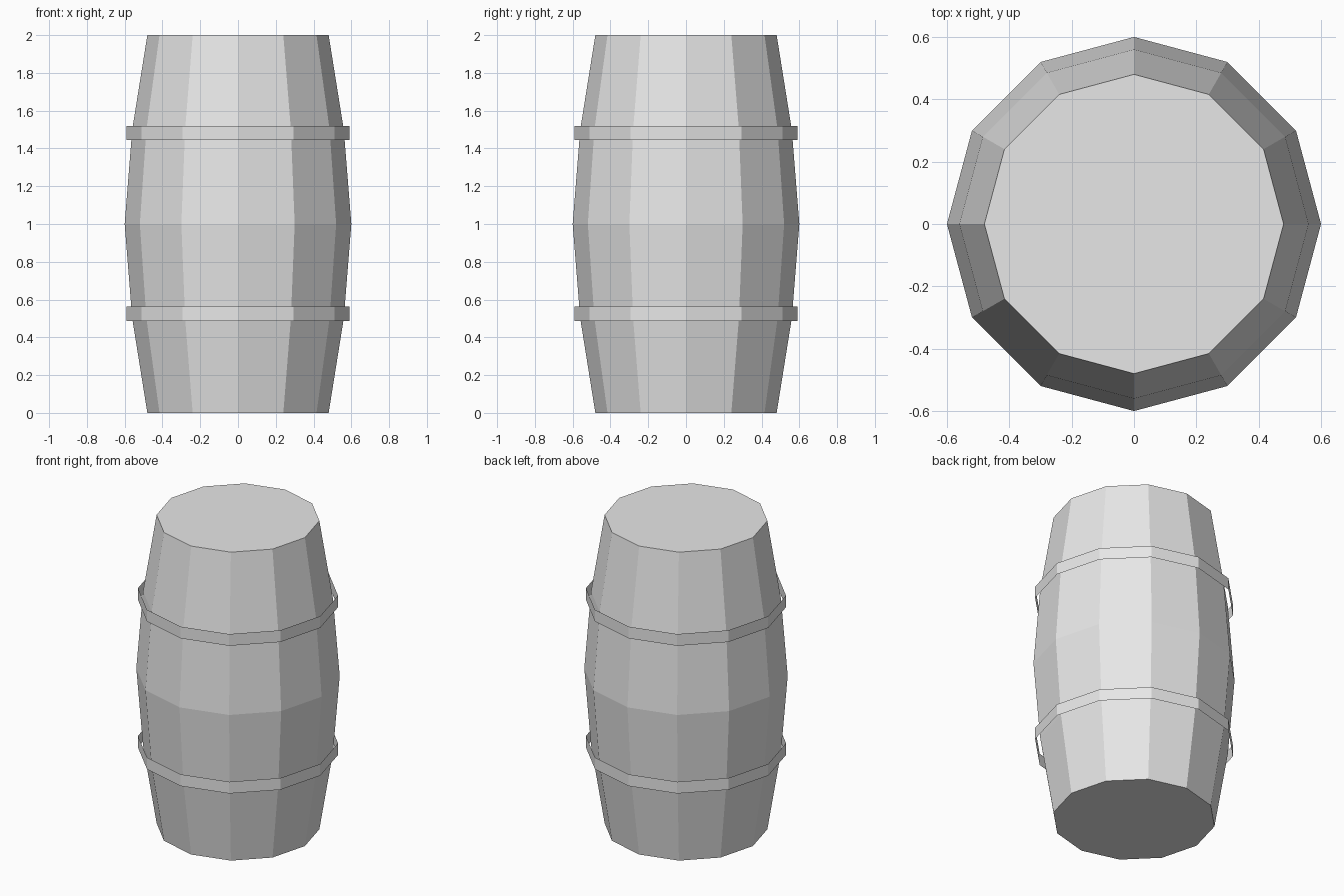
import bpy
import bmesh
from math import cos, sin, tau

cube = bpy.data.objects.get("Cube")
if cube:
    bpy.data.objects.remove(cube, do_unlink=True)

SIDES = 12

grey = bpy.data.materials.new("plain grey")
grey.use_nodes = True
grey.diffuse_color = (0.8, 0.8, 0.8, 1)
grey.node_tree.nodes["Principled BSDF"].inputs["Base Color"].default_value = (0.8, 0.8, 0.8, 1)


def lathe(name, profile, capped):
    """Spin a (radius, height) profile into a flat-faced tube."""
    bm = bmesh.new()
    rings = [[bm.verts.new((r * cos(tau * i / SIDES), r * sin(tau * i / SIDES), z))
              for i in range(SIDES)] for r, z in profile]
    for low, high in zip(rings, rings[1:]):
        for i in range(SIDES):
            j = (i + 1) % SIDES
            bm.faces.new((low[i], low[j], high[j], high[i]))
    if capped:
        bm.faces.new(rings[0][::-1])
        bm.faces.new(rings[-1])
    mesh = bpy.data.meshes.new(name)
    bm.to_mesh(mesh)
    bm.free()
    mesh.materials.append(grey)
    obj = bpy.data.objects.new(name, mesh)
    bpy.context.collection.objects.link(obj)
    return obj


# Bulging closed body
lathe("barrel_body", [(0.48, 0), (0.56, 0.5), (0.6, 1), (0.56, 1.5), (0.48, 2)], True)

# Thin open hoops standing just off the body
for name, bottom in (("lower_hoop", 0.486), ("upper_hoop", 1.444)):
    lathe(name, [(0.59, bottom), (0.59, bottom + 0.076)], False)
